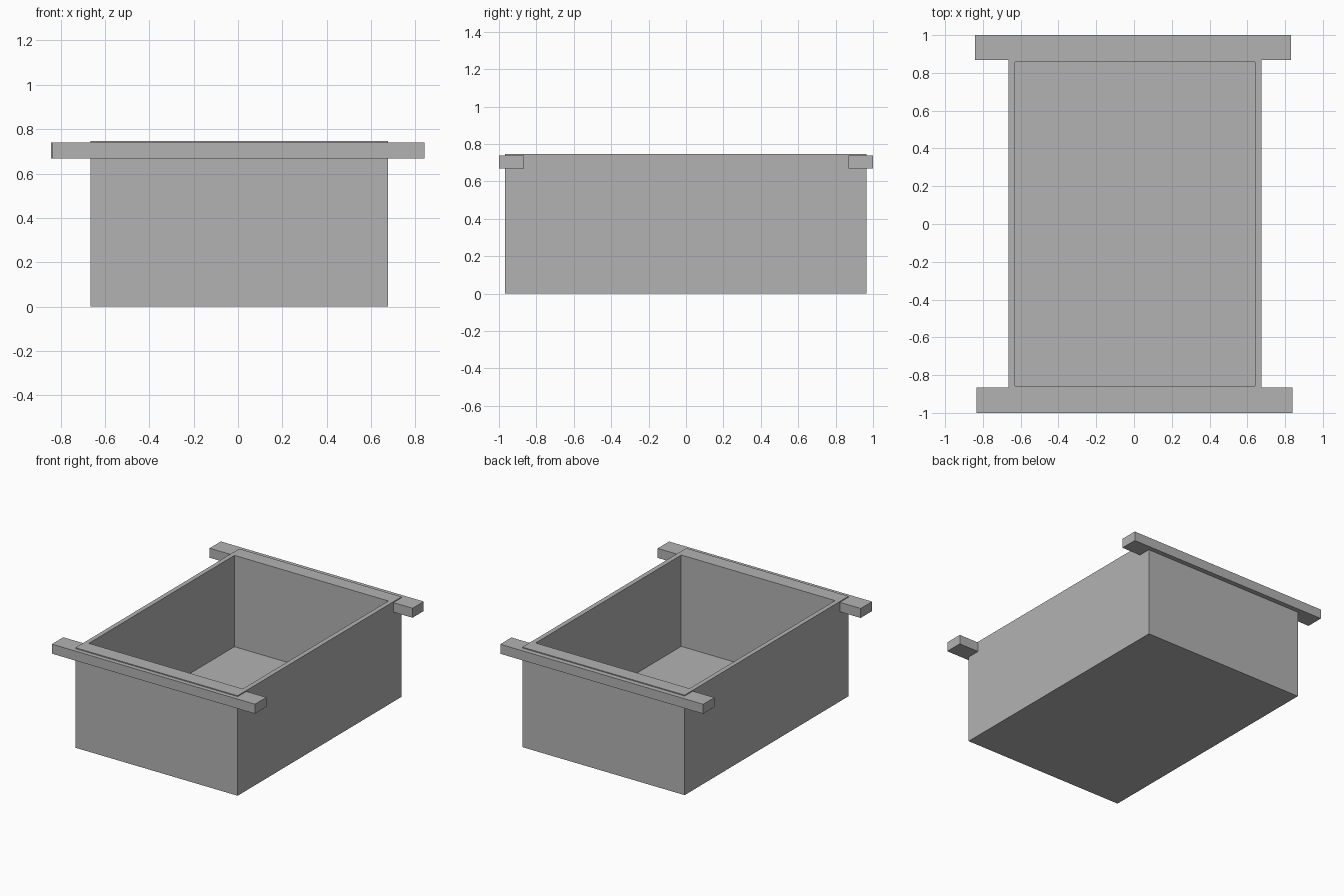
import bpy
import bmesh

cube = bpy.data.objects.get("Cube")
if cube:
    bpy.data.objects.remove(cube, do_unlink=True)

GREY = (0.45, 0.45, 0.45, 1)
grey = bpy.data.materials.new("plain grey")
grey.use_nodes = True
grey.diffuse_color = GREY
grey.node_tree.nodes["Principled BSDF"].inputs["Base Color"].default_value = GREY


def fit(verts, xs, ys):
    """Snap the corners of a rectangle to the given x and y limits."""
    cx = sum(v.co.x for v in verts) / len(verts)
    cy = sum(v.co.y for v in verts) / len(verts)
    for v in verts:
        v.co.x = xs[v.co.x > cx]
        v.co.y = ys[v.co.y > cy]


def block(name, xs, ys, zs, cavity=None):
    """Box between limits; cavity = (xs, ys, floor height) hollows it from the top."""
    bm = bmesh.new()
    bmesh.ops.create_cube(bm, size=1)
    fit(list(bm.verts), xs, ys)
    for v in bm.verts:
        v.co.z = zs[v.co.z > 0]
    if cavity:
        inner_xs, inner_ys, floor = cavity
        bm.normal_update()
        top = max(bm.faces, key=lambda f: f.normal.z)
        bmesh.ops.inset_individual(bm, faces=[top], thickness=0.01)
        fit(list(top.verts), inner_xs, inner_ys)
        result = bmesh.ops.extrude_discrete_faces(bm, faces=[top])
        for v in result["faces"][0].verts:
            v.co.z = floor
    bmesh.ops.recalc_face_normals(bm, faces=bm.faces)
    mesh = bpy.data.meshes.new(name)
    bm.to_mesh(mesh)
    bm.free()
    mesh.materials.append(grey)
    obj = bpy.data.objects.new(name, mesh)
    bpy.context.collection.objects.link(obj)
    return obj


# Open box with thin sides and thicker ends
block("open_box", (-0.664, 0.675), (-0.968, 0.964), (0, 0.746),
      cavity=((-0.63, 0.64), (-0.858, 0.858), 0.065))

# Carrying bars across both ends, just below the rim
block("front_bar", (-0.835, 0.84), (-1, -0.866), (0.668, 0.739))
block("back_bar", (-0.842, 0.832), (0.868, 1), (0.668, 0.739))
